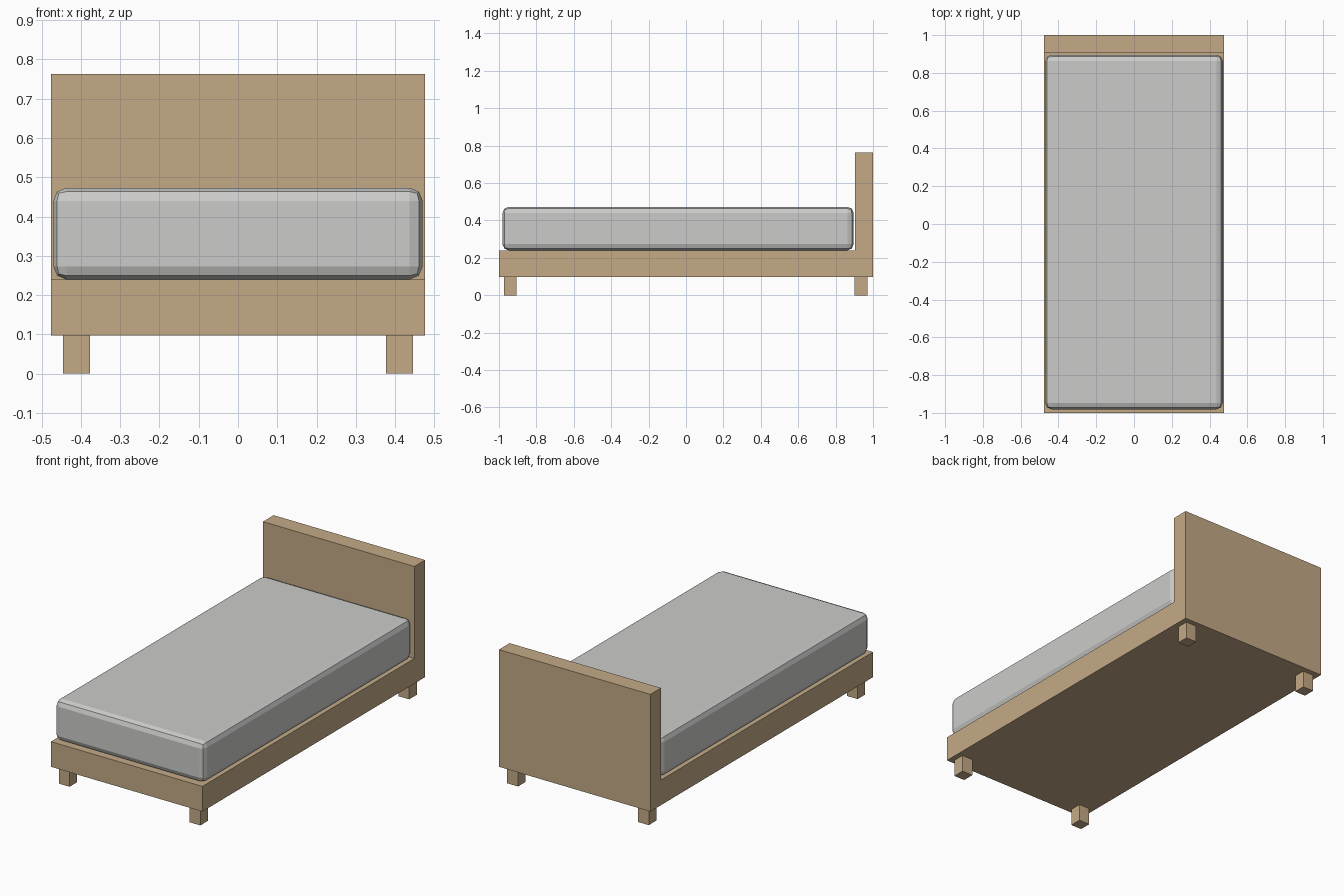
import bpy, bmesh

if "Cube" in bpy.data.objects:
    bpy.data.objects.remove(bpy.data.objects["Cube"])

def material(name, rgb):
    m = bpy.data.materials.new(name)
    m.diffuse_color = (*rgb, 1)
    m.use_nodes = True
    m.node_tree.nodes["Principled BSDF"].inputs["Base Color"].default_value = m.diffuse_color
    return m

wood = material("tan wood", (0.55, 0.40, 0.24))
fabric = material("pale grey fabric", (0.60, 0.60, 0.59))

def finish(name, bm, mat):
    bmesh.ops.recalc_face_normals(bm, faces=bm.faces)
    mesh = bpy.data.meshes.new(name)
    bm.to_mesh(mesh)
    bm.free()
    mesh.materials.append(mat)
    ob = bpy.data.objects.new(name, mesh)
    bpy.context.collection.objects.link(ob)
    return ob

def box(name, lo, hi, mat):
    bm = bmesh.new()
    bmesh.ops.create_cube(bm, size=1)
    for v in bm.verts:
        v.co = [(a + b) / 2 + c * (b - a) for a, b, c in zip(lo, hi, v.co)]
    return finish(name, bm, mat)

# base and headboard: one L-shaped side profile extruded across the width
W = 0.476
profile = [(-1, 0.097), (1, 0.097), (1, 0.763), (0.904, 0.763), (0.904, 0.24), (-1, 0.24)]
bm = bmesh.new()
face = bm.faces.new([bm.verts.new((-W, y, z)) for y, z in profile])
ext = bmesh.ops.extrude_face_region(bm, geom=[face])
for v in ext["geom"]:
    if isinstance(v, bmesh.types.BMVert):
        v.co.x = W
finish("frame_and_headboard", bm, wood)

# four short square legs
for side, x in (("left", -0.411), ("right", 0.411)):
    for end, y in (("front", -0.94), ("back", 0.936)):
        h = 0.034
        box(f"{end}_{side}_leg", (x - h, y - h, 0), (x + h, y + h, 0.097), wood)

# mattress with faceted rounded edges
mattress = box("mattress", (-0.47, -0.981, 0.24), (0.47, 0.896, 0.473), fabric)
bev = mattress.modifiers.new("rounded edges", "BEVEL")
bev.width = 0.033
bev.segments = 2
